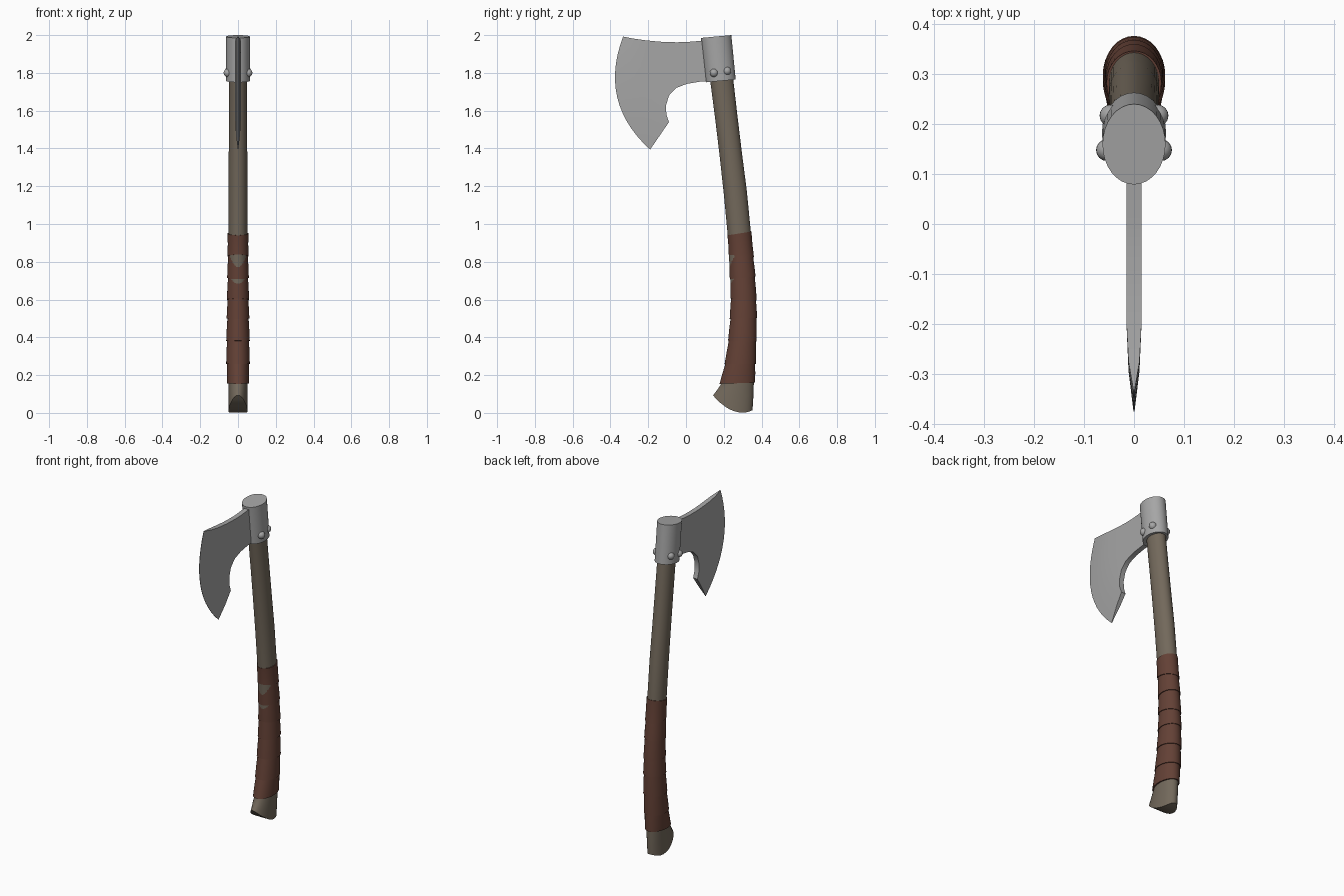
import bpy, bmesh, math
from mathutils import Vector

if "Cube" in bpy.data.objects:
    bpy.data.objects.remove(bpy.data.objects["Cube"])


def material(name, rgb):
    m = bpy.data.materials.new(name)
    m.diffuse_color = (*rgb, 1)
    m.use_nodes = True
    m.node_tree.nodes["Principled BSDF"].inputs["Base Color"].default_value = m.diffuse_color
    return m


STEEL = material("grey_steel", (0.38, 0.38, 0.38))
WOOD = material("weathered_wood", (0.17, 0.14, 0.105))
LEATHER = material("brown_leather", (0.125, 0.052, 0.036))


def finish(name, bm, mat, angle=35):
    bmesh.ops.recalc_face_normals(bm, faces=bm.faces)
    me = bpy.data.meshes.new(name)
    bm.to_mesh(me)
    bm.free()
    me.materials.append(mat)
    me.shade_smooth()
    me.set_sharp_from_angle(angle=math.radians(angle))
    ob = bpy.data.objects.new(name, me)
    bpy.context.collection.objects.link(ob)
    return ob


def interp(table, v):
    for (a, p), (b, q) in zip(table, table[1:]):
        if v <= b:
            t = (v - a) / (b - a)
            return p + (q - p) * t
    return table[-1][1]


N = 32


def bridge(bm, a, b):
    n = len(a)
    for k in range(n):
        bm.faces.new((a[k], a[(k + 1) % n], b[(k + 1) % n], b[k]))


def cap(bm, ring):
    # strips across x, so a cap curved along y stays clean
    n, h = len(ring), len(ring) // 2
    bm.faces.new((ring[0], ring[1], ring[-1]))
    for k in range(1, h - 1):
        bm.faces.new((ring[k], ring[k + 1], ring[n - k - 1], ring[n - k]))
    bm.faces.new((ring[h - 1], ring[h], ring[h + 1]))


def loft(name, sections, mat, end_curve=None):
    """Oval rings given as front y, front z, back y, back z, half width."""
    bm = bmesh.new()
    rings = []
    for i, (fy, fz, by, bz, rx) in enumerate(sections):
        ring = []
        for k in range(N):
            a = math.tau * k / N
            c = math.cos(a)
            y = (fy + by) / 2 + (by - fy) / 2 * c
            z = (fz + bz) / 2 + (bz - fz) / 2 * c
            if end_curve and i == len(sections) - 1:
                z = interp(end_curve, y)
            ring.append(bm.verts.new((rx * math.sin(a), y, z)))
        rings.append(ring)
    for a, b in zip(rings, rings[1:]):
        bridge(bm, a, b)
    cap(bm, rings[0])
    cap(bm, rings[-1])
    return finish(name, bm, mat)


# wooden handle, ending in a hooked, rounded butt
butt_curve = [(0.143, 0.093), (0.17, 0.062), (0.217, 0.026), (0.255, 0.008),
              (0.296, 0.0), (0.325, 0.004), (0.352, 0.014)]
loft("handle", [
    (0.122, 1.80, 0.244, 1.81, 0.047), (0.13, 1.745, 0.251, 1.758, 0.047),
    (0.154, 1.56, 0.272, 1.575, 0.048), (0.177, 1.37, 0.295, 1.385, 0.049),
    (0.2, 1.16, 0.322, 1.175, 0.05), (0.222, 0.93, 0.344, 0.95, 0.05),
    (0.24, 0.6, 0.364, 0.6, 0.05), (0.232, 0.38, 0.364, 0.38, 0.05),
    (0.19, 0.16, 0.359, 0.16, 0.05), (0.166, 0.122, 0.357, 0.09, 0.05),
    (0.143, 0.093, 0.352, 0.014, 0.05)], WOOD, butt_curve)

# leather grip: overlapping bands, each flaring slightly downwards
front = [(0.15, 0.178), (0.26, 0.206), (0.38, 0.224), (0.5, 0.233),
         (0.6, 0.236), (0.72, 0.233), (0.83, 0.228), (1.0, 0.217)]
back = [(0.15, 0.364), (0.26, 0.369), (0.38, 0.373), (0.5, 0.375),
        (0.6, 0.373), (0.72, 0.367), (0.83, 0.358), (1.0, 0.341)]
half = [(0.15, 0.056), (0.26, 0.061), (0.38, 0.061), (0.6, 0.057), (1.0, 0.053)]
levels = [(0.95, 0.01), (0.83, -0.008), (0.715, 0.007), (0.6, -0.005),
          (0.5, 0.003), (0.38, -0.002), (0.26, 0.0), (0.157, 0.003)]


def grip_section(z, tilt, grow):
    zf, zb = z - tilt, z + tilt
    return (interp(front, zf) - grow, zf, interp(back, zb) + grow, zb,
            interp(half, z) + grow)


for i, ((z0, t0), (z1, t1)) in enumerate(zip(levels, levels[1:])):
    start = -0.003 if i else 0.0015
    loft(f"grip_band_{i + 1}", [
        grip_section(z0 + (0.004 if i else 0), t0, start),
        grip_section((z0 + z1) / 2, (t0 + t1) / 2, 0.0),
        grip_section(z1, t1, 0.0015)], LEATHER)

# steel socket around the top of the handle
loft("socket", [(0.079, 1.985, 0.24, 2.0, 0.063),
                (0.105, 1.75, 0.263, 1.765, 0.064)], STEEL)

# rivets, mirrored to both sides of the socket
for side in (-1, 1):
    for x, y, z in ((0.054, 0.148, 1.80), (0.047, 0.217, 1.81)):
        bm = bmesh.new()
        bmesh.ops.create_uvsphere(bm, u_segments=16, v_segments=10, radius=0.022)
        ob = finish("rivet", bm, STEEL, 60)
        ob.location = (side * x, y, z)

# bearded blade: stations of top point, bottom point, bow, half thickness
stations = [
    ((0.13, 1.974), (0.13, 1.758), 0, 0.015),
    ((0.07, 1.969), (0.07, 1.753), 0, 0.015),
    ((0.0, 1.963), (0.005, 1.742), 0, 0.015),
    ((-0.05, 1.962), (-0.053, 1.72), 0, 0.015),
    ((-0.09, 1.963), (-0.09, 1.68), 0.005, 0.015),
    ((-0.12, 1.964), (-0.106, 1.627), 0.012, 0.015),
    ((-0.16, 1.967), (-0.104, 1.58), 0.025, 0.015),
    ((-0.21, 1.972), (-0.09, 1.54), 0.045, 0.0145),
    ((-0.275, 1.981), (-0.135, 1.474), 0.075, 0.011),
    ((-0.333, 1.992), (-0.19, 1.394), 0.105, 0.001)]
bm = bmesh.new()
loops = []
M = 14
for top, bottom, bow, h in stations:
    p, q = Vector(top), Vector(bottom)
    d = (q - p).normalized()
    out = Vector((d.y, -d.x))
    pts = [p.lerp(q, j / M) + out * bow * 4 * (j / M) * (1 - j / M)
           for j in range(M + 1)]
    loops.append([bm.verts.new((h, *v)) for v in pts]
                 + [bm.verts.new((-h, *v)) for v in reversed(pts)])
for a, b in zip(loops, loops[1:]):
    bridge(bm, a, b)
for ring in (loops[0], loops[-1]):
    for j in range(M):
        bm.faces.new((ring[j], ring[j + 1], ring[-j - 2], ring[-j - 1]))
finish("blade", bm, STEEL)
